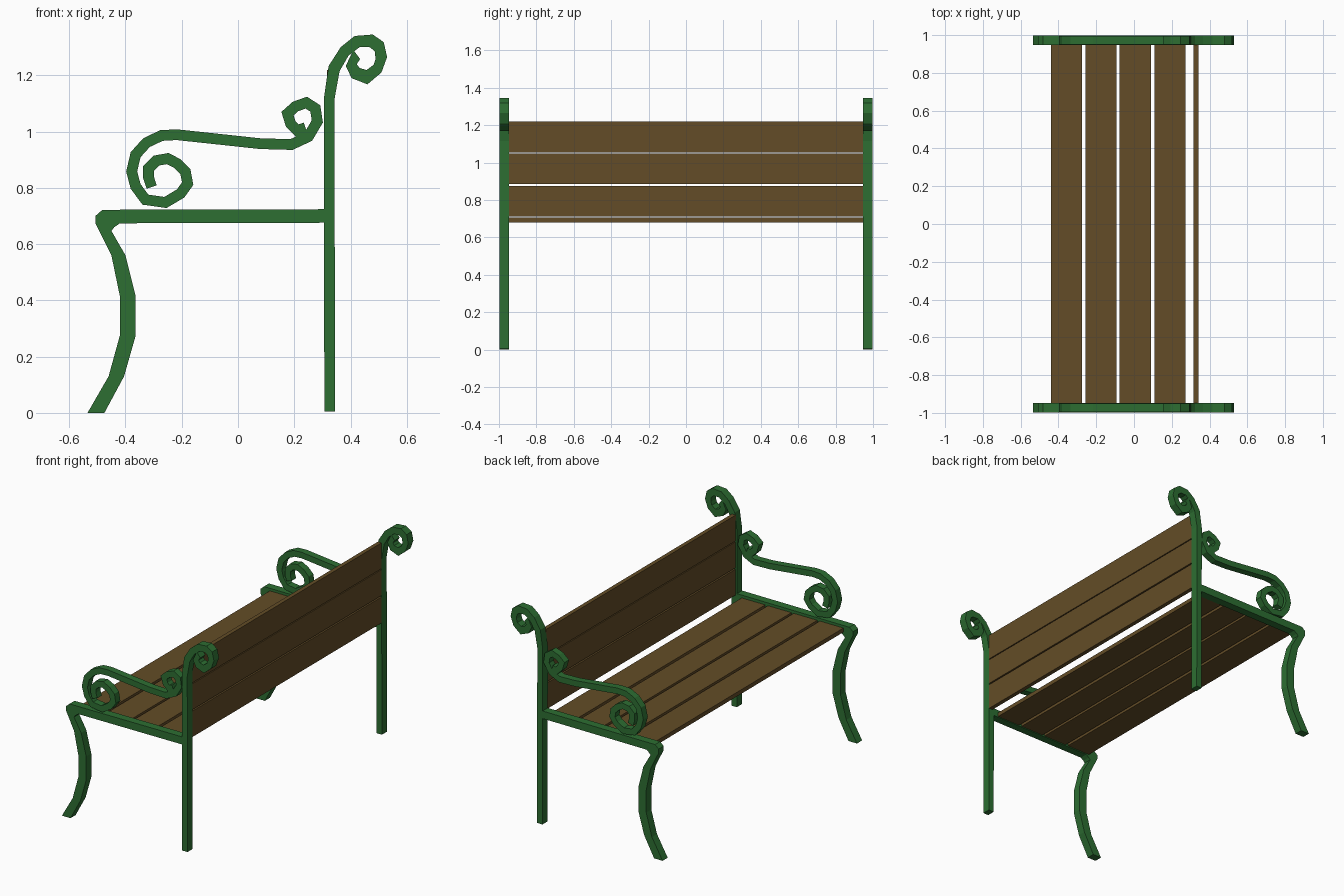
import bpy, bmesh
from mathutils import Vector

if "Cube" in bpy.data.objects:
    bpy.data.objects.remove(bpy.data.objects["Cube"])

def material(name, rgb):
    m = bpy.data.materials.new(name)
    m.diffuse_color = (*rgb, 1)
    m.use_nodes = True
    m.node_tree.nodes["Principled BSDF"].inputs["Base Color"].default_value = m.diffuse_color
    return m

GREEN = material("green_iron", (0.026, 0.156, 0.032))
BROWN = material("brown_wood", (0.125, 0.073, 0.02))

def band(name, left, right, y0, y1):
    """Solid strip between two matching xz edge lines, spanning y0..y1."""
    bm = bmesh.new()
    rings = [[bm.verts.new(p) for p in ((a[0], y0, a[1]), (b[0], y0, b[1]),
                                        (b[0], y1, b[1]), (a[0], y1, a[1]))]
             for a, b in zip(left, right)]
    for r, s in zip(rings, rings[1:]):
        for i in range(4):
            j = (i + 1) % 4
            bm.faces.new((r[i], r[j], s[j], s[i]))
    bm.faces.new(rings[0])
    bm.faces.new(rings[-1])
    bmesh.ops.recalc_face_normals(bm, faces=bm.faces)
    me = bpy.data.meshes.new(name)
    bm.to_mesh(me)
    bm.free()
    me.materials.append(GREEN)
    bpy.context.collection.objects.link(bpy.data.objects.new(name, me))

def offset(points, half):
    """Mitred edge lines either side of a centre line."""
    pts = [Vector(p) for p in points]
    left, right = [], []
    for i, p in enumerate(pts):
        d1 = (p - pts[i - 1]).normalized() if i else (pts[1] - p).normalized()
        d2 = (pts[i + 1] - p).normalized() if i < len(pts) - 1 else d1
        t = (d1 + d2).normalized()
        n = Vector((-t.y, t.x)) * half / max(t.dot(d1), 0.5)
        left.append(p + n)
        right.append(p - n)
    return left, right

def board(name, x0, x1, z0, z1):
    bpy.ops.mesh.primitive_cube_add(size=1, location=((x0 + x1) / 2, 0, (z0 + z1) / 2))
    ob = bpy.context.object
    ob.name = name
    ob.scale = (x1 - x0, 1.9, z1 - z0)
    ob.data.materials.append(BROWN)

# Curved front leg running into the seat rail
leg_out = [(-.535, 0), (-.46, .13), (-.42, .275), (-.42, .415), (-.45, .56),
           (-.507, .675), (-.507, .70), (-.482, .722), (.31, .724)]
leg_in = [(-.475, 0), (-.405, .13), (-.365, .27), (-.365, .42), (-.40, .56),
          (-.45, .647), (-.44, .66), (-.42, .674), (.31, .676)]

# Back post with its top scroll
post_out = [(.307, .005), (.305, 1.115), (.322, 1.233), (.365, 1.30), (.415, 1.34),
            (.479, 1.345), (.518, 1.318), (.53, 1.265), (.51, 1.21), (.46, 1.168),
            (.404, 1.19), (.383, 1.233), (.41, 1.29)]
post_in = [(.345, .005), (.343, 1.115), (.361, 1.215), (.393, 1.27), (.432, 1.30),
           (.468, 1.30), (.486, 1.286), (.489, 1.258), (.482, 1.237), (.457, 1.219),
           (.432, 1.226), (.422, 1.24), (.434, 1.258)]

# Armrest centre line: large scroll, arm, small scroll
arm = [(-.307, .803), (-.318, .837), (-.318, .869), (-.29, .897), (-.25, .904),
       (-.215, .886), (-.187, .858), (-.179, .815), (-.204, .78), (-.258, .748),
       (-.329, .758), (-.364, .805), (-.378, .858), (-.364, .918), (-.325, .961),
       (-.272, .986), (-.218, .989), (.08, .957), (.19, .954), (.25, .982),
       (.282, 1.036), (.275, 1.082), (.243, 1.103), (.204, 1.089), (.176, 1.064),
       (.187, 1.028), (.211, 1.004), (.24, 1.014)]
arm_left, arm_right = offset(arm, .019)

for side, y0, y1 in (("right", -.998, -.947), ("left", .947, .998)):
    band(f"{side}_front_leg_and_rail", leg_out, leg_in, y0, y1)
    band(f"{side}_back_post", post_out, post_in, y0, y1)
    band(f"{side}_armrest", arm_left, arm_right, y0 + .003, y1 - .003)

# Seat and backrest slats
for i, x in enumerate((-.44, -.257, -.076, .108)):
    board(f"seat_slat_{i + 1}", x, x + .165, .68, .706)
for i, z in enumerate((.712, .885, 1.055)):
    board(f"back_slat_{i + 1}", .316, .342, z, z + .164)
